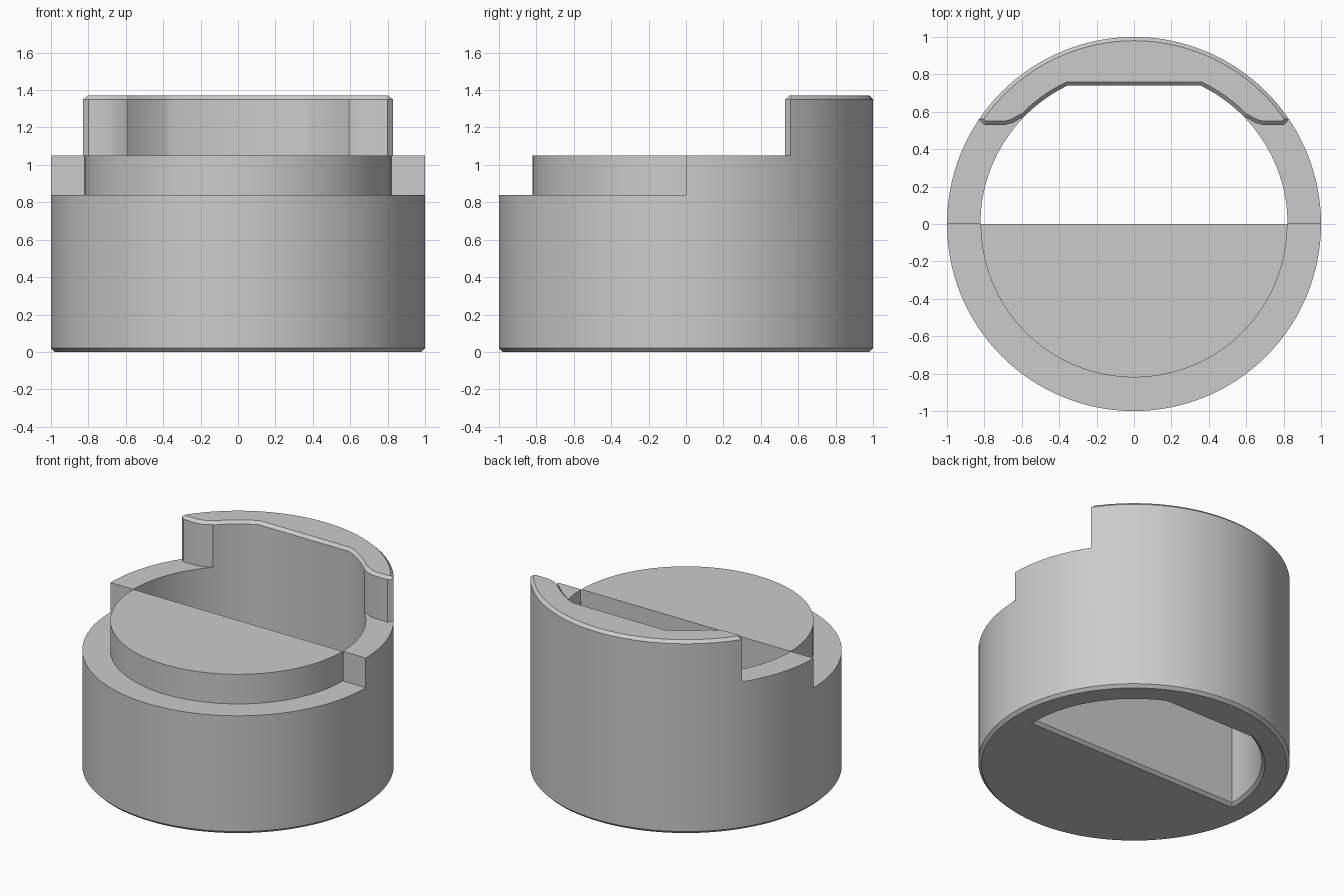
import bpy, bmesh, math
from mathutils import Vector

if "Cube" in bpy.data.objects:
    bpy.data.objects.remove(bpy.data.objects["Cube"], do_unlink=True)

HEIGHT, STEP, LEDGE, BOSS, CHAMFER = 1.37, 1.05, 0.84, 0.82, 0.02

grey = bpy.data.materials.new("plain grey")
grey.use_nodes = True
colour = (0.6, 0.6, 0.6, 1)
grey.diffuse_color = colour
grey.node_tree.nodes["Principled BSDF"].inputs["Base Color"].default_value = colour


def arc(radius, start, end, steps):
    angles = [math.radians(start + (end - start) * i / steps) for i in range(steps + 1)]
    return [(radius * math.cos(a), radius * math.sin(a)) for a in angles]


def grow(outline, amount):
    """Mitred offset of a counter-clockwise outline."""
    pts = [Vector(p) for p in outline]
    result = []
    for i, p in enumerate(pts):
        a = (p - pts[i - 1]).normalized()
        b = (pts[(i + 1) % len(pts)] - p).normalized()
        na, nb = Vector((a.y, -a.x)), Vector((b.y, -b.x))
        result.append(p + (na + nb) * amount / (1 + na.dot(nb)))
    return result


def prism(name, outline, layers):
    """Stack the outline at (height, offset) layers into a closed solid."""
    bm = bmesh.new()
    rings = [[bm.verts.new((p.x, p.y, z)) for p in grow(outline, o)] for z, o in layers]
    n = len(outline)
    for low, high in zip(rings, rings[1:]):
        for i in range(n):
            j = (i + 1) % n
            bm.faces.new((low[i], low[j], high[j], high[i]))
    bm.faces.new(rings[0][::-1])
    bm.faces.new(rings[-1])
    bmesh.ops.recalc_face_normals(bm, faces=bm.faces)
    mesh = bpy.data.meshes.new(name)
    bm.to_mesh(mesh)
    bm.free()
    mesh.materials.append(grey)
    obj = bpy.data.objects.new(name, mesh)
    bpy.context.collection.objects.link(obj)
    return obj


# Round body, chamfered at both ends
body = prism("round_body", arc(1, 0, 360, 128)[:-1],
             [(0, -CHAMFER), (CHAMFER, 0), (HEIGHT - CHAMFER, 0), (HEIGHT, -CHAMFER)])

# Through opening: half disc with a flat back, flared at both ends
flat_y, radius = 0.74, BOSS + 0.001
bend = math.degrees(math.asin(flat_y / radius))
opening = arc(radius, 0, bend, 24) + arc(radius, 180 - bend, 180, 24)
flare = 2 * CHAMFER
opening_cutter = prism("opening_cutter", opening,
                       [(-CHAMFER, flare), (CHAMFER, 0),
                        (HEIGHT - CHAMFER, 0), (HEIGHT + CHAMFER, flare)])

# Space in front of the raised back wall, with its clipped ends
half = [(1.2, 0.93), (0.8, 0.53), (0.69, 0.53), (0.65, 0.54), (0.6, 0.568), (0.5, 0.56)]
clearance = [(-1.2, -1.2), (1.2, -1.2)] + half + [(-x, y) for x, y in reversed(half)]
wall_cutter = prism("wall_cutter", clearance,
                    [(STEP, 0), (HEIGHT - CHAMFER, 0), (HEIGHT + CHAMFER, flare)])

# Ledge around the front boss
ledge = arc(1.2, 180, 360, 64) + [(1.2, 0.001), (BOSS, 0.001)]
ledge += arc(BOSS, 360, 180, 64) + [(-BOSS, 0.001), (-1.2, 0.001)]
ledge_cutter = prism("ledge_cutter", ledge, [(LEDGE, 0), (HEIGHT + 0.1, 0)])

# Cut the body, then shade it
bpy.ops.object.select_all(action='DESELECT')
bpy.context.view_layer.objects.active = body
body.select_set(True)
for cutter in (wall_cutter, opening_cutter, ledge_cutter):
    cutter.hide_render = True
    mod = body.modifiers.new(cutter.name, 'BOOLEAN')
    mod.operation, mod.solver, mod.object = 'DIFFERENCE', 'EXACT', cutter
    bpy.ops.object.modifier_apply(modifier=mod.name)
    bpy.data.objects.remove(cutter, do_unlink=True)
bpy.ops.object.shade_smooth_by_angle(angle=math.radians(28))
